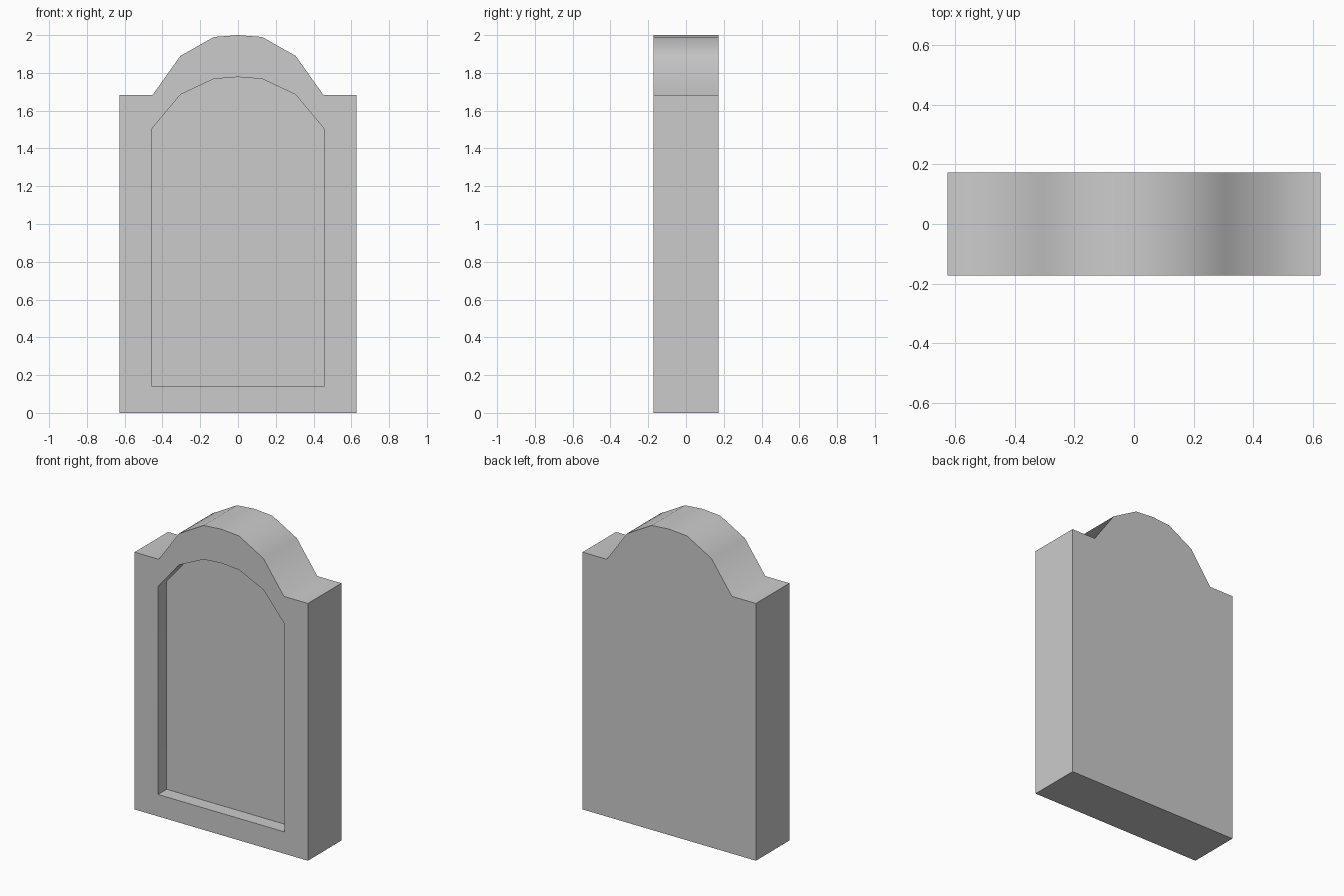
import bpy, bmesh, math

if "Cube" in bpy.data.objects:
    bpy.data.objects.remove(bpy.data.objects["Cube"])

FRONT, FLOOR, BACK = -0.173, -0.084, 0.173


def mirrored(right):
    """Close a right-half outline (bottom to top centre) by mirroring it."""
    return right + [(-x, z) for x, z in reversed(right) if x > 0]


def ring(bm, outline, y):
    """Loop of vertices and edges at depth y."""
    vs = [bm.verts.new((x, y, z)) for x, z in outline]
    es = [bm.edges.new((v, vs[(i + 1) % len(vs)])) for i, v in enumerate(vs)]
    return vs, es


def wall(bm, a, b):
    """Quads joining two matching rings."""
    n = len(a)
    for i in range(n):
        j = (i + 1) % n
        bm.faces.new((a[i], a[j], b[j], b[i]))


# Half outlines of the slab and its arched recess
slab = mirrored([(0.627, 0), (0.627, 1.682), (0.453, 1.682), (0.305, 1.89),
                 (0.128, 1.99), (0, 2.0)])
recess = mirrored([(0.457, 0.143), (0.457, 1.503), (0.305, 1.685),
                   (0.128, 1.768), (0, 1.778)])

bm = bmesh.new()
outer, outer_edges = ring(bm, slab, FRONT)
inner, inner_edges = ring(bm, recess, FRONT)
back, _ = ring(bm, slab, BACK)
floor, _ = ring(bm, recess, FLOOR)

# Front frame around the recess
bmesh.ops.triangle_fill(bm, use_beauty=True, use_dissolve=False,
                        edges=outer_edges + inner_edges, normal=(0, -1, 0))
# Sides, back, recess walls and recess floor
wall(bm, outer, back)
wall(bm, inner, floor)
bm.faces.new(back)
bm.faces.new(floor)
bmesh.ops.recalc_face_normals(bm, faces=bm.faces)

mesh = bpy.data.meshes.new("headstone")
bm.to_mesh(mesh)
bm.free()
stone = bpy.data.objects.new("headstone", mesh)
bpy.context.collection.objects.link(stone)

# Soft arch, crisp front and back edges
bpy.context.view_layer.objects.active = stone
stone.select_set(True)
bpy.ops.object.shade_smooth_by_angle(angle=math.radians(60))
